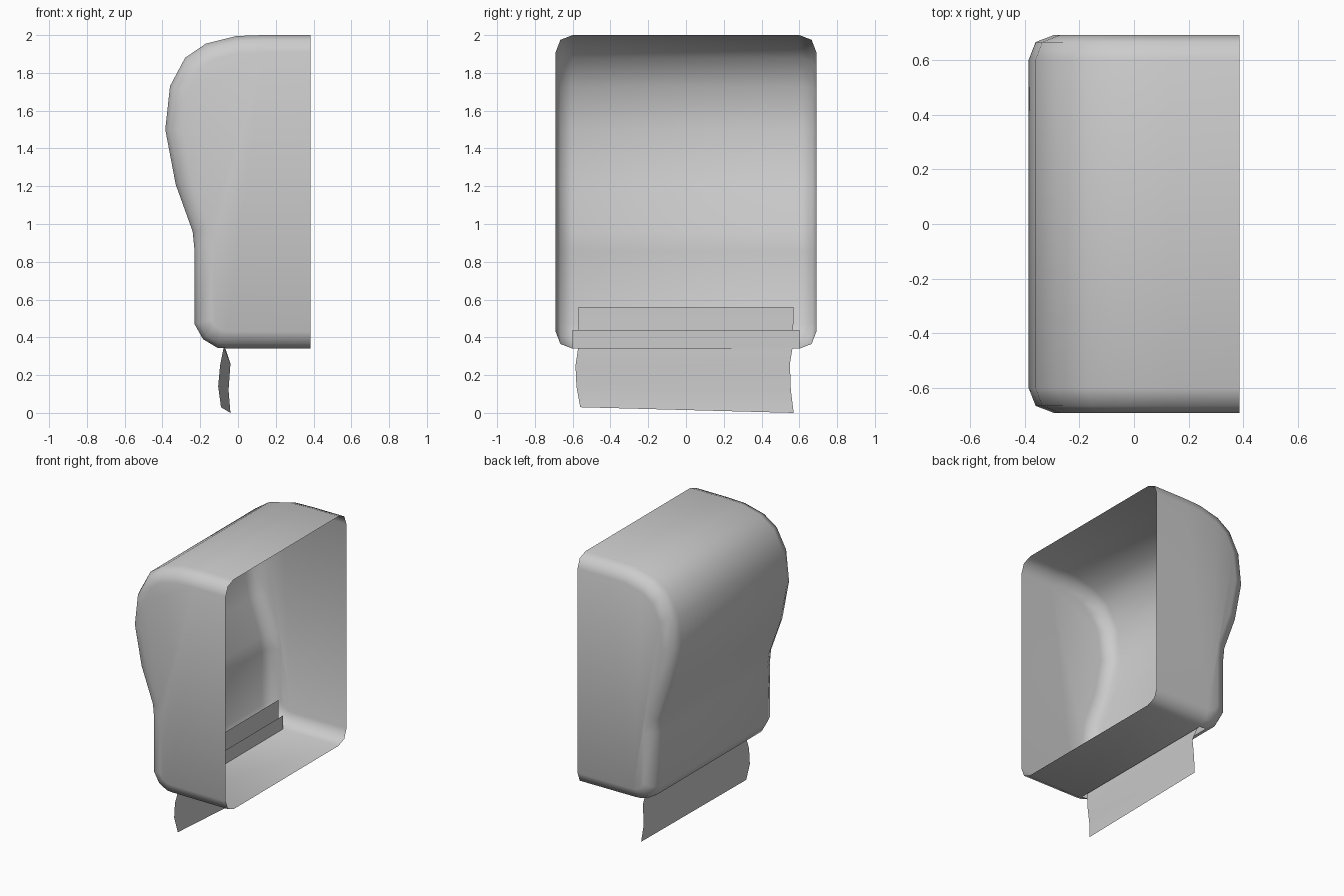
import bpy
import bmesh
from mathutils import Vector

cube = bpy.data.objects.get("Cube")
if cube:
    bpy.data.objects.remove(cube, do_unlink=True)

grey = bpy.data.materials.new("light grey")
grey.use_nodes = True
colour = (0.6, 0.6, 0.6, 1)
grey.diffuse_color = colour
grey.node_tree.nodes["Principled BSDF"].inputs["Base Color"].default_value = colour


def make_object(name, bm):
    mesh = bpy.data.meshes.new(name)
    bm.to_mesh(mesh)
    bm.free()
    mesh.materials.append(grey)
    for poly in mesh.polygons:
        poly.use_smooth = True
    obj = bpy.data.objects.new(name, mesh)
    bpy.context.collection.objects.link(obj)
    return obj


def inset(points, distance):
    """Offset an open (x, z) outline inwards, keeping its ends on the open side."""
    result = []
    for i, p in enumerate(points):
        dirs = []
        if i > 0:
            dirs.append((p - points[i - 1]).normalized())
        if i < len(points) - 1:
            dirs.append((points[i + 1] - p).normalized())
        normals = [Vector((-d.y, d.x)) for d in dirs]
        mid = sum(normals, Vector((0, 0))).normalized()
        result.append(p + mid * distance / mid.dot(normals[0]))
    result[0].x = result[-1].x = points[0].x
    return result


def loft(bm, rows, skip=lambda row, col: False):
    """Join rows of points with quads."""
    verts = [[bm.verts.new(p) for p in row] for row in rows]
    for r in range(len(verts) - 1):
        for c in range(len(verts[r]) - 1):
            if not skip(r, c):
                a, b = verts[r], verts[r + 1]
                bm.faces.new((a[c], b[c], b[c + 1], a[c + 1]))
    return verts


# Housing: open shell with rounded side edges and a slot in the bottom
outline = [Vector(p) for p in (
    (0.385, 2.0), (0.13, 2.0), (-0.01, 1.995), (-0.17, 1.955), (-0.28, 1.88),
    (-0.36, 1.73), (-0.385, 1.5), (-0.33, 1.21), (-0.24, 0.96), (-0.23, 0.86),
    (-0.23, 0.47), (-0.185, 0.39), (-0.11, 0.345), (-0.06, 0.342), (0.385, 0.34))]
slot = len(outline) - 3
rounding = [(0.69, 0.09), (0.665, 0.025), (0.6, 0)]
sections = [(-y, d) for y, d in rounding] + [(y, d) for y, d in reversed(rounding)]
rows = [[(p.x, y, p.y) for p in inset(outline, d)] for y, d in sections]
bm = bmesh.new()
rings = loft(bm, rows, lambda row, col: row == 2 and col == slot)
bm.faces.new(rings[0])
bm.faces.new(reversed(rings[-1]))
bmesh.ops.recalc_face_normals(bm, faces=bm.faces)
make_object("housing", bm)

# Flange standing on the inner edge of the slot
bm = bmesh.new()
loft(bm, [[(-0.06, y, z) for z in (0.342, 0.44)] for y in (-0.6, 0.6)])
make_object("slot_flange", bm)

# Paper sheet hanging through the slot with a gentle twist
near = [(-0.075, -0.57, 0.56), (-0.075, -0.57, 0.35), (-0.095, -0.585, 0.25),
        (-0.105, -0.58, 0.14), (-0.09, -0.56, 0.03)]
far = [(-0.075, 0.57, 0.56), (-0.07, 0.565, 0.35), (-0.04, 0.55, 0.26),
       (-0.05, 0.555, 0.12), (-0.04, 0.57, 0.0)]
bm = bmesh.new()
loft(bm, [near, far])
make_object("paper_sheet", bm)
